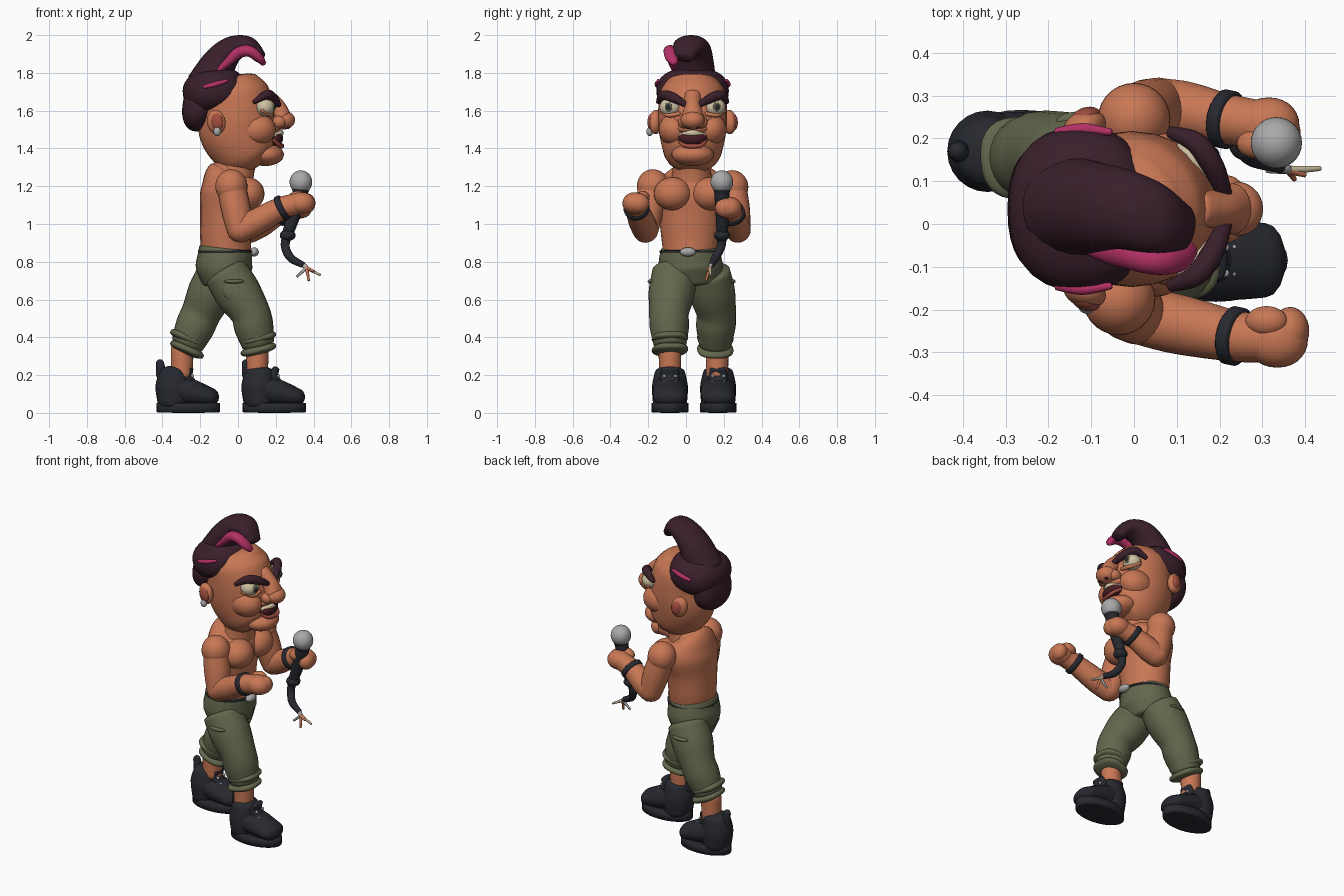
import bpy, bmesh, math
from mathutils import Vector, Euler

if "Cube" in bpy.data.objects:
    bpy.data.objects.remove(bpy.data.objects["Cube"])


def material(name, *rgb):
    m = bpy.data.materials.new(name)
    m.use_nodes = True
    m.diffuse_color = (*rgb, 1)
    m.node_tree.nodes["Principled BSDF"].inputs["Base Color"].default_value = (*rgb, 1)
    return m


SKIN = material("skin", .58, .185, .09)
HAIR = material("dark_plum", .042, .014, .024)
PINK = material("pink", .45, .03, .13)
CLOTH = material("olive_cloth", .125, .135, .073)
LEATHER = material("black_leather", .02, .022, .029)
SILVER = material("silver", .4, .4, .41)
IVORY = material("ivory", .62, .53, .36)
RED = material("flesh_red", .36, .075, .05)
MOUTH = material("mouth_maroon", .06, .012, .018)


def finish(name, bm, mat):
    bmesh.ops.recalc_face_normals(bm, faces=bm.faces)
    mesh = bpy.data.meshes.new(name)
    bm.to_mesh(mesh)
    bm.free()
    ob = bpy.data.objects.new(name, mesh)
    bpy.context.collection.objects.link(ob)
    mesh.materials.append(mat)
    for p in mesh.polygons:
        p.use_smooth = True
    return ob


def blob(name, mat, loc, size, rot=(0, 0, 0), power=1):
    """Ellipsoid; a power below one makes it boxier."""
    bm = bmesh.new()
    bmesh.ops.create_uvsphere(bm, u_segments=28, v_segments=18, radius=1)
    turn = Euler(rot).to_matrix()
    for v in bm.verts:
        p = Vector([math.copysign(abs(c) ** power, c) * s for c, s in zip(v.co, size)])
        v.co = turn @ p + Vector(loc)
    return finish(name, bm, mat)


def loft(name, mat, points, ref=(0, 1, 0), dome=.5, steps=5, sides=24):
    """Rounded tube through (x, y, z, half width along ref, half depth)."""
    rows = []
    pts = [Vector(p) for p in points]
    for i in range(len(pts) - 1):
        a, b = pts[max(i - 1, 0)], pts[i]
        c, d = pts[i + 1], pts[min(i + 2, len(pts) - 1)]
        for k in range(steps):
            t = k / steps
            rows.append(b + (c - a) * (t / 2) + (a * 2 - b * 5 + c * 4 - d) * (t * t / 2)
                        + (b * 3 - a - c * 3 + d) * (t ** 3 / 2))
    rows.append(pts[-1])
    centres = [Vector(r[:3]) for r in rows]
    rings = []
    last = len(rows) - 1
    for i, r in enumerate(rows):
        tangent = (centres[min(i + 1, last)] - centres[max(i - 1, 0)]).normalized()
        side = Vector(ref)
        side = (side - tangent * side.dot(tangent)).normalized()
        rings.append((centres[i], tangent, side, tangent.cross(side), r[3], r[4]))

    def cap(ring, sign):
        c, t, s, u, a, b = ring
        return [(c + t * sign * dome * min(a, b) * math.sin(q), t, s, u,
                 a * math.cos(q), b * math.cos(q)) for q in (.4, .8, 1.15, 1.45)]

    rings = cap(rings[0], -1)[::-1] + rings + cap(rings[-1], 1)
    bm = bmesh.new()
    loops = []
    for c, t, s, u, a, b in rings:
        angles = [math.tau * k / sides for k in range(sides)]
        loops.append([bm.verts.new(c + s * a * math.cos(q) + u * b * math.sin(q)) for q in angles])
    for lo, hi in zip(loops, loops[1:]):
        for k in range(sides):
            n = (k + 1) % sides
            bm.faces.new((lo[k], lo[n], hi[n], hi[k]))
    bm.faces.new(loops[0])
    bm.faces.new(loops[-1])
    return finish(name, bm, mat)


def tube(name, mat, points, **kw):
    return loft(name, mat, [(*p, p[3]) for p in points], **kw)


# Torso and neck
loft("torso", SKIN, [(-.06, .02, .82, .14, .13), (-.065, .025, .92, .155, .135),
                     (-.06, .025, 1.05, .17, .14), (-.055, .03, 1.17, .195, .145),
                     (-.06, .03, 1.25, .16, .12), (-.05, .03, 1.28, .1, .09)])
tube("neck", SKIN, [(-.03, .03, 1.22, .112), (-.01, .03, 1.3, .1), (.01, .03, 1.4, .11)])
for label, y in (("right", -.07), ("left", .13)):
    blob(label + "_pectoral", SKIN, (.05, y, 1.16), (.09, .1, .088))

# Head
MID = .035
loft("head", SKIN, [(.1, MID, 1.325, .1, .1), (.075, MID, 1.36, .142, .15),
                    (.037, MID, 1.42, .165, .19), (.0, MID, 1.51, .18, .21),
                    (-.01, MID, 1.61, .182, .2), (-.033, MID, 1.7, .172, .188),
                    (-.045, MID, 1.757, .135, .15)], dome=.2)
blob("chin", SKIN, (.145, MID, 1.367), (.098, .112, .06))
blob("upper_lip", SKIN, (.175, MID, 1.505), (.05, .085, .03))
loft("nose_bridge", SKIN, [(.15, MID, 1.68, .045, .04), (.2, MID, 1.62, .045, .05),
                           (.23, MID, 1.57, .06, .05)])
blob("nose_tip", SKIN, (.24, MID, 1.55), (.062, .064, .05))
for label, s in (("right", -1), ("left", 1)):
    blob(label + "_nostril_wing", SKIN, (.215, MID + s * .045, 1.54), (.04, .034, .034))
    blob(label + "_nostril", MOUTH, (.262, MID + s * .026, 1.511), (.013, .011, .008))
    blob(label + "_cheek", SKIN, (.095, MID + s * .095, 1.5), (.105, .085, .085))
    blob(label + "_eye", IVORY, (.142, MID + s * .118, 1.618), (.052, .057, .05))
    blob(label + "_iris", CLOTH, (.186, MID + s * .128, 1.62), (.011, .021, .024), (0, 0, s * .25))
    blob(label + "_pupil", LEATHER, (.191, MID + s * .129, 1.62), (.009, .014, .016), (0, 0, s * .25))
    loft(label + "_lower_lid", SKIN, [(.125, MID + s * .172, 1.6, .009, .01),
                                     (.172, MID + s * .13, 1.576, .011, .012),
                                     (.18, MID + s * .07, 1.584, .011, .012)], ref=(0, 0, 1))
    loft(label + "_eyebrow", HAIR, [(.085, MID + s * .18, 1.645, .012, .014),
                                    (.145, MID + s * .155, 1.682, .024, .025),
                                    (.185, MID + s * .1, 1.668, .026, .026),
                                    (.212, MID + s * .035, 1.63, .014, .018)], ref=(0, 0, 1))
    blob(label + "_ear", SKIN, (-.115, MID + s * .195, 1.54), (.05, .035, .065), (0, -.2, s * .3))
    blob(label + "_inner_ear", RED, (-.112, MID + s * .216, 1.54), (.034, .022, .046), (0, -.2, s * .3))
blob("earring", SILVER, (-.11, -.192, 1.49), (.02, .018, .024))

# Mouth
blob("mouth_interior", MOUTH, (.193, MID, 1.453), (.046, .076, .042))
loft("upper_teeth", IVORY, [(.19, MID - .064, 1.466, .014, .012), (.228, MID, 1.482, .016, .014),
                            (.19, MID + .064, 1.466, .014, .012)], ref=(0, 0, 1))
loft("lower_lip", RED, [(.19, MID - .072, 1.445, .009, .009), (.222, MID - .04, 1.415, .011, .011),
                        (.232, MID + .04, 1.415, .011, .011), (.19, MID + .072, 1.445, .009, .009)],
     ref=(0, 0, 1))

# Hair
blob("hair_cap", HAIR, (-.125, MID, 1.705), (.168, .192, .12), (0, -.15, 0), .85)
blob("hair_back", HAIR, (-.215, MID, 1.615), (.08, .15, .125), (0, .1, 0), .9)
loft("crest", HAIR, [(-.15, .04, 1.74, .12, .12), (-.1, .04, 1.85, .108, .092),
                     (-.03, .035, 1.925, .095, .07), (.055, .01, 1.942, .08, .05),
                     (.115, -.01, 1.885, .055, .034)])
loft("crest_streak", PINK, [(-.12, -.05, 1.8, .016, .012), (-.06, -.062, 1.85, .03, .022),
                            (.0, -.075, 1.905, .034, .03), (.06, -.085, 1.915, .034, .03),
                            (.11, -.075, 1.88, .034, .024), (.135, -.06, 1.85, .018, .015)])
for label, s in (("right", -1), ("left", 1)):
    loft(label + "_side_streak", PINK, [(-.18, MID + s * .178, 1.725, .012, .01),
                                        (-.12, MID + s * .187, 1.74, .014, .014),
                                        (-.055, MID + s * .18, 1.76, .008, .008)])

# Arms: shoulder, elbow and wrist
ARMS = {
    "right": ((-.035, -.175, 1.2), (.01, -.215, .965), (.235, -.262, 1.085), (.335, -.27, 1.11)),
    "left": ((.0, .245, 1.195), (.06, .275, .965), (.215, .245, 1.055), (.315, .23, 1.085)),
}
for label, joints in ARMS.items():
    shoulder, elbow, wrist, hand = map(Vector, joints)
    blob(label + "_shoulder", SKIN, shoulder, (.085, .085, .09))
    tube(label + "_upper_arm", SKIN, [(*shoulder, .075), (*shoulder.lerp(elbow, .5), .078), (*elbow, .068)],
         dome=.9)
    tube(label + "_forearm", SKIN, [(*elbow, .066), (*elbow.lerp(wrist, .4), .07),
                                    (*wrist, .06), (*hand, .055)], dome=.9)
    # Mitten-like hand: palm, thumb and curled fingers
    inward = 1 if label == "right" else -1
    blob(label + "_fist", SKIN, hand, (.072, .066, .058), power=.95)
    blob(label + "_thumb", SKIN, hand + Vector((-.025, inward * .042, .03)), (.05, .036, .034), (0, -.2, 0))
    blob(label + "_curled_fingers", SKIN, hand + Vector((.03, inward * .02, 0)), (.045, .056, .052))
    along = (wrist - elbow).normalized()
    tube(label + "_wristband", LEATHER, [(*(wrist - along * d), .069) for d in (.012, -.012)],
         dome=.15, steps=2)

# Microphone with torn cable
blob("microphone_head", SILVER, (.333, .19, 1.222), (.06, .06, .062))
tube("microphone_collar", LEATHER, [(.328, .19, 1.15, .036), (.331, .19, 1.18, .045)], dome=.2)
tube("microphone_handle", LEATHER, [(.328, .19, 1.16, .04), (.3, .192, 1.06, .036), (.265, .192, .955, .03)])
blob("cable_knob", LEATHER, (.263, .19, .94), (.042, .042, .03))
tube("cable", LEATHER, [(.26, .19, .94, .026), (.25, .185, .88, .023), (.28, .155, .82, .022),
                        (.345, .135, .783, .016)], steps=8)
for i, (tip, mat) in enumerate((((.375, .105, .7), SKIN), ((.435, .13, .73), IVORY),
                                ((.4, .115, .75), SKIN), ((.312, .125, .722), SILVER))):
    tube(f"bare_wire_{i + 1}", mat, [(.335, .137, .79, .011), (.36, .127, .77, .01), (*tip, .006)], sides=8)

# Trousers
loft("trouser_hips", CLOTH, [(-.075, .03, .68, .15, .11), (-.075, .025, .76, .17, .148),
                             (-.07, .022, .82, .165, .145), (-.065, .02, .872, .152, .14)], dome=.1)
loft("belt", LEATHER, [(-.065, .02, .85, .16, .147), (-.065, .02, .859, .16, .147)], dome=.05)
blob("belt_buckle", SILVER, (.085, .01, .852), (.025, .042, .024))
LEGS = {
    "right": ((-.065, -.062, .74), (.065, -.09, .53), (.108, -.085, .36), (.1, -.085, .2)),
    "left": ((-.095, .117, .74), (-.195, .16, .53), (-.27, .155, .36), (-.298, .165, .2)),
}
for label, joints in LEGS.items():
    hip, knee, calf, ankle = map(Vector, joints)
    tube(label + "_trouser_leg", CLOTH, [(*hip, .118), (*hip.lerp(knee, .5), .122), (*knee, .105),
                                         (*knee.lerp(calf, .45), .104), (*calf, .086)], dome=.2)
    aim = (knee - calf).to_track_quat("Z", "Y").to_euler()
    for part, height in (("cuff", -.025), ("trouser_fold", .035)):
        blob(f"{label}_{part}", CLOTH, calf + Vector((0, 0, height)), (.096, .096, .026), aim, .8)
    tube(label + "_ankle", SKIN, [(*ankle, .058), (*(ankle + Vector((.003, 0, .14))), .06)])
    # Cargo pocket, nearly flush with the thigh
    out = -1 if label == "right" else 1
    tilt = (knee - hip).to_track_quat("-Z", "Y").to_euler().y
    pocket = hip.lerp(knee, .33) + Vector((0, out * .102, -.02))
    blob(label + "_pocket", CLOTH, pocket, (.058, .022, .065), (0, tilt, 0))
    blob(label + "_pocket_flap", CLOTH, pocket + Vector((0, out * .004, .045)), (.055, .026, .013), (0, tilt, 0))

# Boots
for label, x, y in (("right", .192, -.085), ("left", -.263, .17)):
    loft(label + "_sole", LEATHER, [(x, y, .004, .097, .168), (x, y, .052, .097, .168)],
         dome=.04, steps=2, sides=32)
    heel = x - .075
    loft(label + "_boot_shaft", LEATHER, [(heel - .005, y, .05, .09, .082), (heel - .005, y, .14, .095, .094),
                                          (heel - .003, y, .215, .08, .076)], dome=.45)
    loft(label + "_boot_toe", LEATHER, [(heel, y, .13, .088, .085), (x + .03, y, .105, .093, .068),
                                        (x + .115, y, .083, .087, .05)], dome=.95)
    loft(label + "_boot_tongue", LEATHER, [(heel + .1, y, .14, .05, .03), (heel + .07, y, .19, .052, .028),
                                           (heel + .085, y, .235, .045, .018)])
    tube(label + "_pull_tab", LEATHER, [(heel - .067, y, .2, .028), (heel - .075, y, .262, .022)], dome=1)
    for row in range(2):
        for s in (-1, 1):
            blob(f"{label}_eyelet_{row}_{s}", SILVER, (heel + .115 - row * .018, y + s * .03, .16 + row * .035),
                 (.009, .009, .009))
